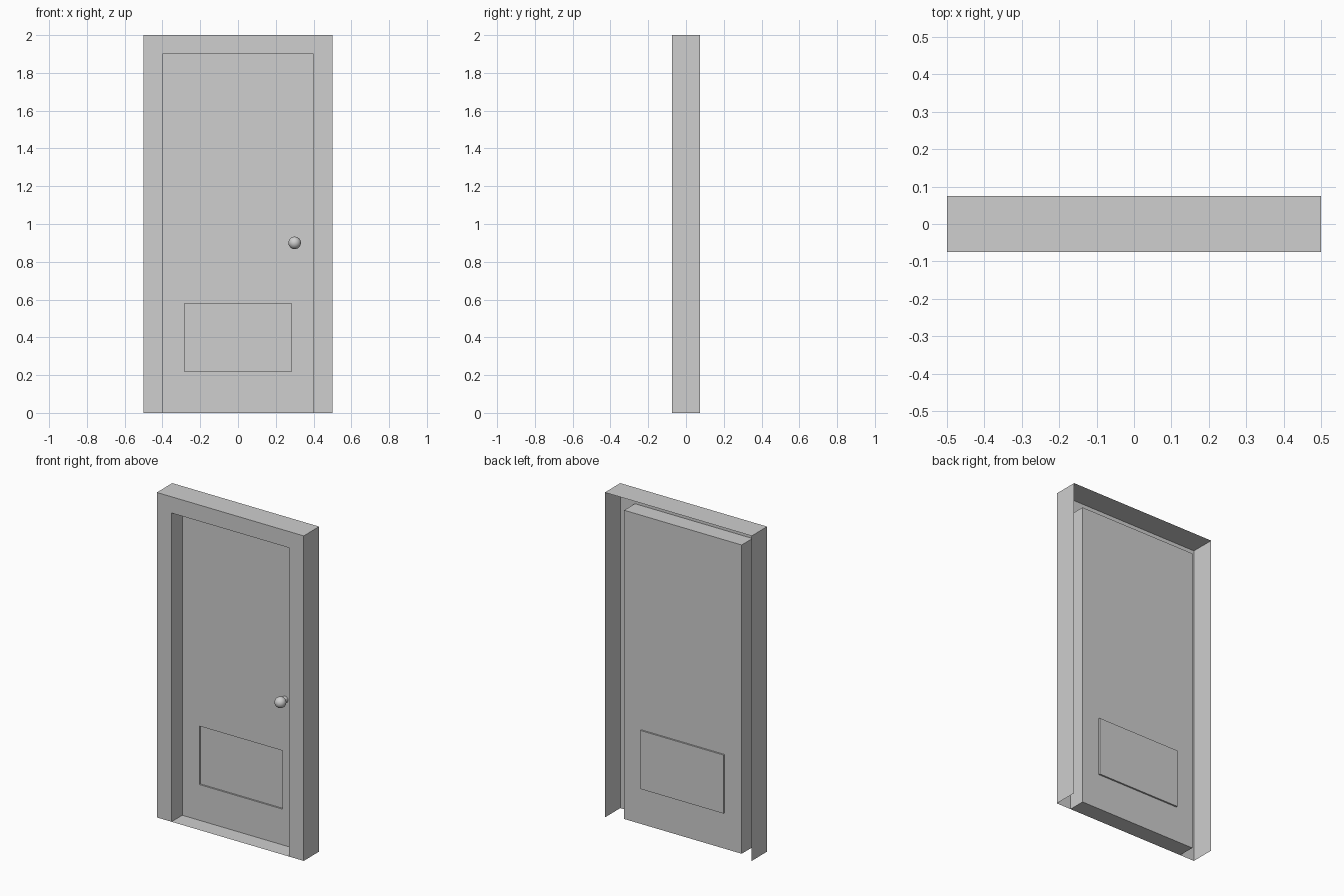
import bpy
import bmesh
import math
from mathutils import Matrix

cube = bpy.data.objects.get("Cube")
if cube:
    bpy.data.objects.remove(cube, do_unlink=True)

grey = bpy.data.materials.new("light_grey")
grey.use_nodes = True
COLOUR = (0.62, 0.62, 0.62, 1)
grey.diffuse_color = COLOUR
grey.node_tree.nodes["Principled BSDF"].inputs["Base Color"].default_value = COLOUR

FRONT, BACK = -0.075, 0.075
LEAF = 0.03          # depth of the door leaf
FLAP = 0.04          # depth of the recessed lower panel


def finish(name, bm):
    mesh = bpy.data.meshes.new(name)
    bm.to_mesh(mesh)
    bm.free()
    mesh.materials.append(grey)
    obj = bpy.data.objects.new(name, mesh)
    bpy.context.scene.collection.objects.link(obj)
    return obj


def rect(half_width, bottom, top, y):
    """Corners from bottom right, over the top, to bottom left."""
    w = half_width
    return [(-w, y, bottom), (-w, y, top), (w, y, top), (w, y, bottom)]


def loft(name, loops, closed=True, cap=False):
    """Skin a sheet through successive four-corner loops."""
    bm = bmesh.new()
    rows = [[bm.verts.new(p) for p in loop] for loop in loops]
    for a, b in zip(rows, rows[1:]):
        for i in range(4 if closed else 3):
            j = (i + 1) % 4
            bm.faces.new((a[i], b[i], b[j], a[j]))
    if cap:
        bm.faces.new(reversed(rows[-1]))
    return finish(name, bm)


# Frame: outer walls and front casing, open at the back and the bottom
loft("door_frame", [rect(0.5, 0, 2, BACK),
                    rect(0.5, 0, 2, FRONT),
                    rect(0.4, 0, 1.9, FRONT)], closed=False)

# Jamb reveal with threshold
loft("jamb_and_threshold", [rect(0.4, 0, 1.9, FRONT),
                            rect(0.4, 0, 1.9, LEAF)])

# Door leaf with the shallow lower panel pushed in
loft("door_leaf", [rect(0.4, 0, 1.9, LEAF),
                   rect(0.283, 0.22, 0.58, LEAF),
                   rect(0.283, 0.22, 0.58, FLAP)], cap=True)

# Knob and its stem
KNOB_X, KNOB_Y, KNOB_Z = 0.3, -0.016, 0.9

bm = bmesh.new()
bmesh.ops.create_uvsphere(bm, u_segments=32, v_segments=16, radius=0.033,
                          matrix=Matrix.Translation((KNOB_X, KNOB_Y, KNOB_Z)))
knob = finish("door_knob", bm)

bm = bmesh.new()
place = Matrix.Translation((KNOB_X, (KNOB_Y + LEAF) / 2, KNOB_Z))
bmesh.ops.create_cone(bm, cap_ends=False, segments=32, radius1=0.02, radius2=0.02,
                      depth=LEAF - KNOB_Y,
                      matrix=place @ Matrix.Rotation(math.pi / 2, 4, "X"))
stem = finish("knob_stem", bm)

for obj in (knob, stem):
    for face in obj.data.polygons:
        face.use_smooth = True
